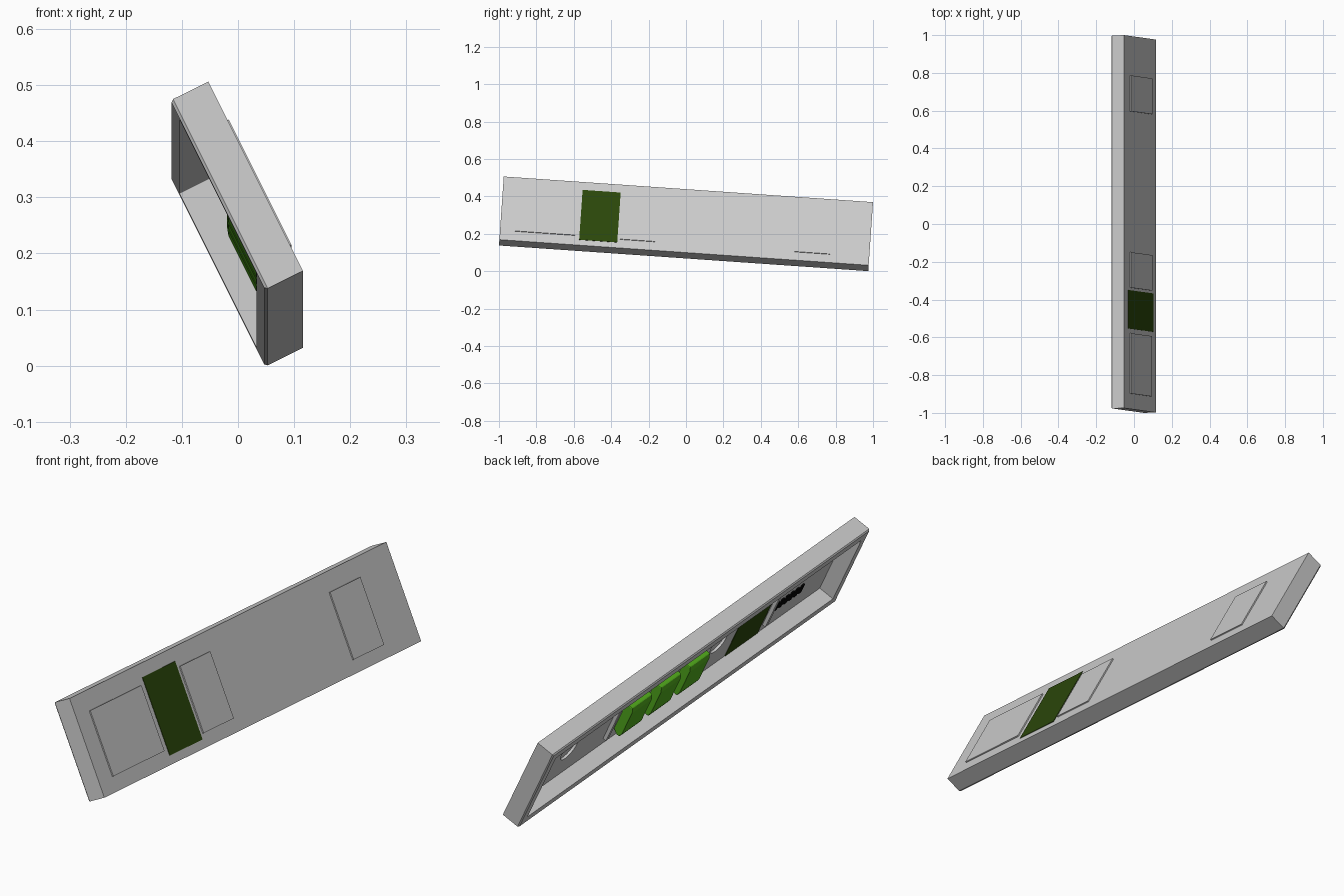
import bpy, bmesh
from math import radians
from mathutils import Matrix, Vector

if "Cube" in bpy.data.objects:
    bpy.data.objects.remove(bpy.data.objects["Cube"], do_unlink=True)

# Local axes: X = outward from the panel, Y = along its length, Z = across its height
PLACE = (Matrix.Translation((0, 0, 0.2535))
         @ Matrix.Rotation(radians(-3.97), 4, 'X')
         @ Matrix.Rotation(radians(-26.5), 4, 'Y'))
LENGTH, HEIGHT, DEPTH = 1.979, 0.378, 0.07
FRONT = DEPTH / 2          # outer surface of the panel
BACK = FRONT - 0.012       # surface inside the tray
LIP = 0.005                # height of the sloped lip round the opening


def material(name, color):
    m = bpy.data.materials.new(name)
    m.use_nodes = True
    m.diffuse_color = (*color, 1)
    m.node_tree.nodes["Principled BSDF"].inputs["Base Color"].default_value = (*color, 1)
    return m


GREY = material("light grey", (0.6, 0.6, 0.6))
SCREEN = material("dark olive green", (0.024, 0.062, 0.003))
LIME = material("lime green", (0.085, 0.42, 0.012))
BLACK = material("black", (0.001, 0.001, 0.001))


def finish(name, bm, mat):
    bmesh.ops.recalc_face_normals(bm, faces=bm.faces)
    mesh = bpy.data.meshes.new(name)
    bm.to_mesh(mesh)
    bm.free()
    mesh.materials.append(mat)
    obj = bpy.data.objects.new(name, mesh)
    bpy.context.collection.objects.link(obj)
    obj.matrix_world = PLACE
    return obj


def block(bm, x, y, z):
    """Box between the given (low, high) ranges."""
    mid = Vector([(a + b) / 2 for a, b in (x, y, z)])
    size = [b - a for a, b in (x, y, z)]
    bmesh.ops.create_cube(bm, size=1,
                          matrix=Matrix.Translation(mid) @ Matrix.Diagonal((*size, 1)))


def box(name, mat, x, y, z):
    bm = bmesh.new()
    block(bm, x, y, z)
    return finish(name, bm, mat)


# Hollow housing: a sloped lip, a flat rim, then a straight-walled cavity
bm = bmesh.new()
block(bm, (-FRONT, FRONT), (-LENGTH / 2, LENGTH / 2), (-HEIGHT / 2, HEIGHT / 2))
opening = min(bm.faces, key=lambda f: f.calc_center_median().x)
bmesh.ops.inset_region(bm, faces=[opening], thickness=0.004, use_even_offset=True)
bmesh.ops.translate(bm, verts=opening.verts, vec=(-LIP, 0, 0))
bmesh.ops.inset_region(bm, faces=[opening], thickness=0.031, use_even_offset=True)
cavity = bmesh.ops.extrude_discrete_faces(bm, faces=[opening])["faces"][0]
bmesh.ops.translate(bm, verts=cavity.verts, vec=(BACK + FRONT + LIP, 0, 0))
housing = finish("housing", bm, GREY)

# Round pockets inside the housing
bm = bmesh.new()
for y in (-0.245, 0.69):
    bmesh.ops.create_cone(
        bm, cap_ends=True, segments=32, radius1=0.048, radius2=0.048, depth=0.018,
        matrix=Matrix.Translation((BACK, y, -0.015)) @ Matrix.Rotation(radians(90), 4, 'Y'))
cutter = finish("pocket_cutter", bm, GREY)
cutter.hide_render = True
cutter.hide_viewport = True
cut = housing.modifiers.new("pockets", 'BOOLEAN')
cut.object = cutter
cut.solver = 'EXACT'

# Raised plates on the outer surface
for name, y, low in (("wide_plate", (-0.908, -0.588), -0.133),
                     ("middle_plate", (-0.346, -0.158), -0.138),
                     ("end_plate", (0.59, 0.78), -0.14)):
    box(name, GREY, (FRONT - 0.002, FRONT + 0.005), y, (low, 0.117))

# Display, seen from both sides of the panel
box("display", SCREEN, (BACK - 0.002, FRONT + 0.002), (-0.564, -0.36), (-0.157, 0.141))

# Three curved keys inside the housing
KEY_PROFILE = [(BACK + 0.002, -0.105), (0.004, -0.12), (-0.008, -0.118),
               (-0.014, -0.10), (-0.014, 0.01), (-0.008, 0.03), (BACK + 0.002, 0.032)]
for i in range(3):
    bm = bmesh.new()
    face = bm.faces.new([bm.verts.new((x, 0.18 * i - 0.125, z)) for x, z in KEY_PROFILE])
    side = bmesh.ops.extrude_face_region(bm, geom=[face])["geom"]
    bmesh.ops.translate(bm, vec=(0, 0.125, 0),
                        verts=[v for v in side if isinstance(v, bmesh.types.BMVert)])
    key = finish(f"key_{i + 1}", bm, LIME)
    soft = key.modifiers.new("soft_edges", 'BEVEL')
    soft.width = 0.004
    soft.segments = 2

# Ribs beside the keys and the display
for i, y in enumerate((0.405, -0.59)):
    box(f"rib_{i + 1}", GREY, (BACK - 0.014, BACK + 0.002), (y, y + 0.014), (-0.12, 0.12))

# Toothed strip on the inner surface
bm = bmesh.new()
block(bm, (BACK - 0.006, BACK + 0.001), (-0.78, -0.61), (-0.058, -0.034))
for i in range(6):
    y = -0.78 + i * 0.031
    block(bm, (BACK - 0.006, BACK + 0.001), (y, y + 0.015), (-0.066, -0.024))
finish("toothed_strip", bm, BLACK)
